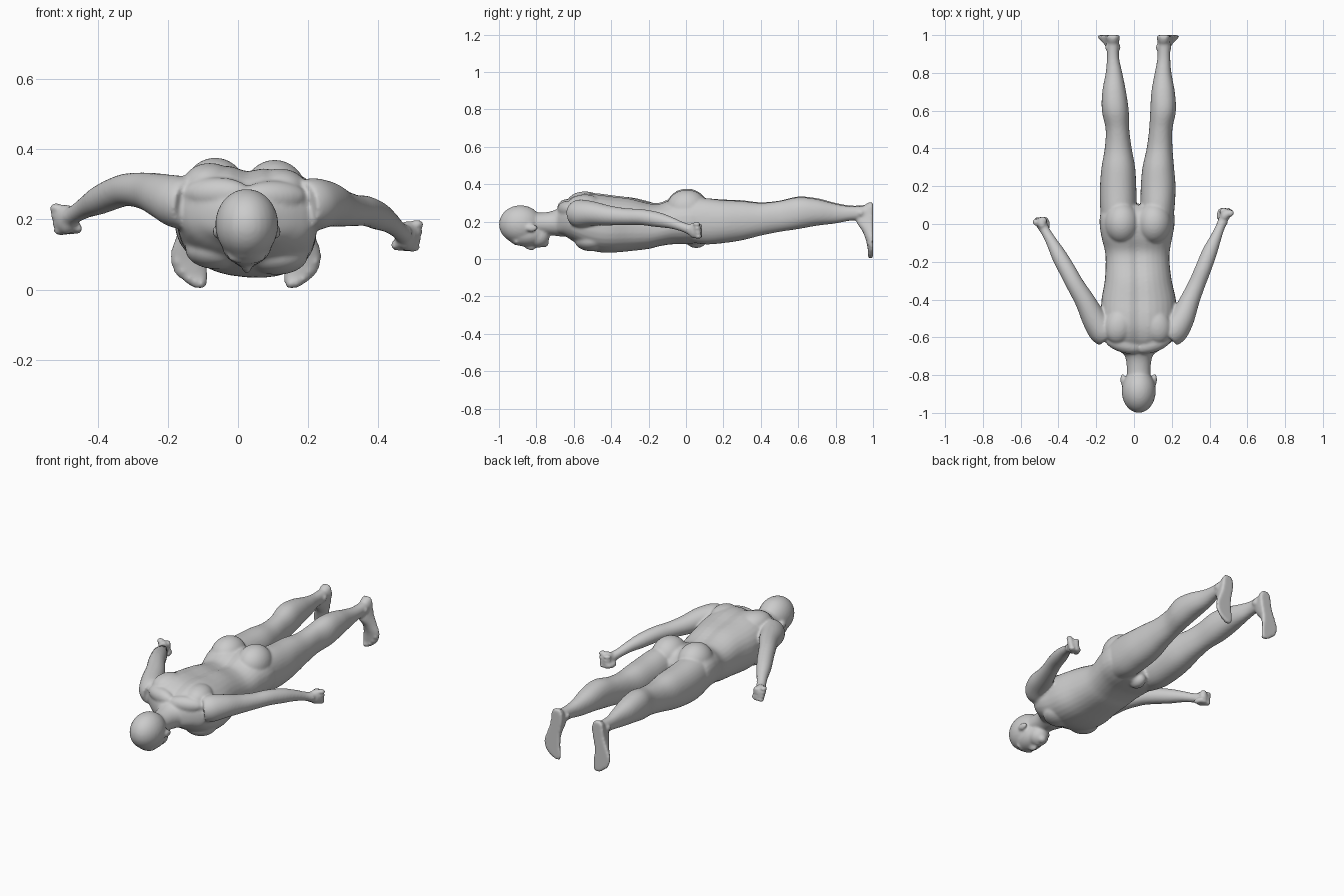
import bpy, bmesh, math
from mathutils import Vector, Matrix

skin = bpy.data.materials.new("plain_grey")
skin.diffuse_color = (0.6, 0.6, 0.6, 1)
bm = bmesh.new()
SIDES = 32


def smooth_rows(rows, steps=5):
    """Catmull-Rom interpolation of a list of station tuples."""
    out = []
    for i in range(len(rows) - 1):
        a, b, c, d = (rows[min(max(i + k, 0), len(rows) - 1)] for k in (-1, 0, 1, 2))
        for s in range(steps):
            t = s / steps
            out.append([0.5 * (2*q + (r-p)*t + (2*p-5*q+4*r-e)*t*t + (3*q-p-3*r+e)*t**3)
                        for p, q, r, e in zip(a, b, c, d)])
    return out + [list(rows[-1])]


def skin_rings(rings):
    loops = [[bm.verts.new(p) for p in ring] for ring in rings]
    faces = [bm.faces.new(loops[0]), bm.faces.new(loops[-1][::-1])]
    for a, b in zip(loops, loops[1:]):
        for i in range(SIDES):
            j = (i + 1) % SIDES
            faces.append(bm.faces.new((a[i], b[i], b[j], a[j])))
    bmesh.ops.recalc_face_normals(bm, faces=faces)


def loft_y(rows, power=1.0, tilt=0.0, groove=0.0):
    """Stations: y, left x, right x, bottom z, top z."""
    rings = []
    for y, x0, x1, z0, z1 in smooth_rows(rows):
        cx, cz, rx, rz = (x0+x1)/2, (z0+z1)/2, (x1-x0)/2, (z1-z0)/2
        ring = []
        for k in range(SIDES):
            a = 2 * math.pi * k / SIDES
            c, s = math.cos(a), math.sin(a)
            dx = rx * math.copysign(abs(c)**power, c)
            dz = rz * math.copysign(abs(s)**power, s)
            if s > 0:
                dz -= groove * math.exp(-(dx / 0.03)**2)
            ring.append((cx + dx, y, cz + dz - tilt * dx))
        rings.append(ring)
    skin_rings(rings)


def tube(rows):
    """Round limb along a path of x, y, z, radius."""
    rows = smooth_rows(rows)
    pts = [Vector(r[:3]) for r in rows]
    rings = []
    for i, p in enumerate(pts):
        d = (pts[min(i+1, len(pts)-1)] - pts[max(i-1, 0)]).normalized()
        u = d.cross(Vector((0, 0, 1))).normalized()
        v = u.cross(d)
        rings.append([p + rows[i][3] * (u * math.cos(2*math.pi*k/SIDES) + v * math.sin(2*math.pi*k/SIDES))
                      for k in range(SIDES)])
    skin_rings(rings)


def blob(loc, size, rx=0, rz=0):
    m = (Matrix.Translation(loc) @ Matrix.Rotation(math.radians(rz), 4, 'Z')
         @ Matrix.Rotation(math.radians(rx), 4, 'X') @ Matrix.Diagonal((*size, 1)))
    bmesh.ops.create_uvsphere(bm, u_segments=28, v_segments=18, radius=1, matrix=m)


# Torso, from neck base to hips
loft_y([(-0.69, -0.05, 0.10, 0.135, 0.265), (-0.65, -0.12, 0.165, 0.125, 0.30),
        (-0.61, -0.165, 0.21, 0.10, 0.33), (-0.55, -0.175, 0.225, 0.065, 0.35),
        (-0.48, -0.175, 0.225, 0.04, 0.352), (-0.40, -0.172, 0.222, 0.035, 0.342),
        (-0.30, -0.155, 0.20, 0.043, 0.33), (-0.20, -0.15, 0.188, 0.055, 0.305),
        (-0.14, -0.155, 0.19, 0.07, 0.302), (-0.07, -0.172, 0.203, 0.08, 0.33),
        (0.0, -0.182, 0.215, 0.08, 0.345), (0.06, -0.175, 0.21, 0.085, 0.33),
        (0.10, -0.13, 0.17, 0.11, 0.28)], power=0.85, tilt=0.07, groove=0.016)

# Back, buttock, chest and groin masses
for s in (-1, 1):
    blob((0.02 + s*0.085, 0.005, 0.275 - s*0.003), (0.092, 0.11, 0.098))
    blob((0.02 + s*0.10, -0.54, 0.295 - s*0.008), (0.075, 0.095, 0.058), rz=s*15)
    blob((0.025 + s*0.085, -0.51, 0.105 - s*0.008), (0.09, 0.085, 0.055))
    blob((0.02 + s*0.08, -0.635, 0.27 - s*0.005), (0.10, 0.045, 0.045), rz=s*18)
blob((0.02, 0.055, 0.10), (0.04, 0.055, 0.042))

# Neck
loft_y([(-0.84, -0.04, 0.09, 0.13, 0.25), (-0.77, -0.038, 0.088, 0.13, 0.248),
        (-0.71, -0.045, 0.095, 0.125, 0.258), (-0.66, -0.07, 0.12, 0.12, 0.285),
        (-0.62, -0.09, 0.14, 0.13, 0.30)])

# Head facing down, with jaw, nose, brow, lips and ears
blob((0.025, -0.885, 0.185), (0.09, 0.115, 0.102))
blob((0.025, -0.855, 0.135), (0.073, 0.11, 0.068))
blob((0.025, -0.79, 0.12), (0.056, 0.06, 0.058))
blob((0.025, -0.757, 0.088), (0.027, 0.024, 0.026))
blob((0.025, -0.835, 0.068), (0.015, 0.034, 0.02), rx=-18)
blob((0.025, -0.788, 0.073), (0.025, 0.015, 0.014))
blob((0.025, -0.905, 0.093), (0.055, 0.02, 0.02))
for s in (-1, 1):
    blob((0.025 + s*0.084, -0.825, 0.165), (0.013, 0.033, 0.02))

# Legs
loft_y([(0.0, -0.17, 0.01, 0.10, 0.33), (0.1, -0.18, 0.014, 0.083, 0.325),
        (0.2, -0.18, 0.012, 0.088, 0.318), (0.3, -0.172, 0.006, 0.102, 0.314),
        (0.4, -0.155, -0.012, 0.125, 0.303), (0.5, -0.15, -0.025, 0.145, 0.312),
        (0.6, -0.17, -0.028, 0.16, 0.334), (0.7, -0.168, -0.042, 0.178, 0.325),
        (0.8, -0.15, -0.062, 0.192, 0.30), (0.88, -0.143, -0.079, 0.207, 0.286),
        (0.97, -0.142, -0.08, 0.215, 0.288)], power=0.92)
loft_y([(0.0, 0.03, 0.205, 0.095, 0.325), (0.1, 0.034, 0.216, 0.078, 0.325),
        (0.2, 0.036, 0.22, 0.085, 0.315), (0.3, 0.045, 0.212, 0.10, 0.31),
        (0.4, 0.067, 0.204, 0.125, 0.30), (0.5, 0.08, 0.203, 0.145, 0.31),
        (0.6, 0.086, 0.222, 0.16, 0.33), (0.7, 0.092, 0.216, 0.178, 0.32),
        (0.8, 0.11, 0.198, 0.19, 0.295), (0.88, 0.124, 0.192, 0.205, 0.282),
        (0.97, 0.126, 0.192, 0.21, 0.285)], power=0.92)

# Feet: lofted from heel to toes with the sole cut flat
for s, heel in ((-1, -0.112), (1, 0.157)):
    rings = []
    for z, off, half, top in smooth_rows([(0.302, 0, 0.018, 0.975), (0.285, 0, 0.032, 0.95),
            (0.25, 0, 0.037, 0.925), (0.20, 0.008, 0.038, 0.91), (0.15, 0.022, 0.043, 0.942),
            (0.10, 0.03, 0.052, 0.962), (0.05, 0.022, 0.05, 0.972), (0.02, 0.006, 0.033, 0.976),
            (0.004, -0.002, 0.016, 0.982)]):
        ring = []
        for k in range(SIDES):
            a = 2 * math.pi * k / SIDES
            y = 1.0 - (1.0 - top) * math.sin(a) if math.sin(a) > 0 else 1.0
            ring.append((heel + s*off + half * math.cos(a), y, z))
        rings.append(ring)
    skin_rings(rings)
    for sx in (-1, 1):
        blob((heel + sx*0.029, 0.935, 0.247), (0.013, 0.018, 0.018))
    for k in range(5):
        blob((heel + s*(-0.008 + k*0.018), 0.985, 0.017 + 0.004*k*k), (0.011, 0.014, 0.016))

# Arms
tube([(-0.14, -0.585, 0.245, 0.07), (-0.17, -0.56, 0.25, 0.075), (-0.212, -0.50, 0.265, 0.065),
      (-0.258, -0.41, 0.28, 0.054), (-0.312, -0.32, 0.285, 0.047), (-0.35, -0.25, 0.275, 0.045),
      (-0.395, -0.17, 0.255, 0.041), (-0.433, -0.10, 0.235, 0.031), (-0.462, -0.05, 0.217, 0.026),
      (-0.485, -0.01, 0.203, 0.028)])
tube([(0.185, -0.585, 0.24, 0.07), (0.215, -0.56, 0.243, 0.075), (0.255, -0.50, 0.243, 0.065),
      (0.293, -0.41, 0.232, 0.053), (0.332, -0.32, 0.226, 0.045), (0.365, -0.24, 0.224, 0.043),
      (0.40, -0.15, 0.21, 0.04), (0.43, -0.08, 0.193, 0.031), (0.455, -0.02, 0.172, 0.025),
      (0.473, 0.02, 0.158, 0.028)])

# Fists: palm, four curled fingers and a thumb
for s, x, y, z in ((-1, -0.49, -0.002, 0.2), (1, 0.482, 0.045, 0.153)):
    blob((x, y, z), (0.028, 0.038, 0.043), rz=-s*30)
    for k in range(4):
        t = k - 1.5
        blob((x + s*(0.022 + 0.004*t), y + 0.016 - 0.003*t, z + 0.022*t),
             (0.022, 0.019, 0.013), rz=s*35)
        blob((x - s*0.012, y + 0.026, z + 0.019*t - 0.004), (0.021, 0.014, 0.012), rz=s*35)
    blob((x - s*0.03, y + 0.008, z - 0.026), (0.014, 0.034, 0.016), rz=-s*15)

mesh = bpy.data.meshes.new("body")
bm.to_mesh(mesh)
bm.free()
mesh.materials.append(skin)
body = bpy.data.objects.new("body", mesh)
bpy.context.collection.objects.link(body)

# Fuse everything into one continuous smooth skin
fuse = body.modifiers.new("fuse", 'REMESH')
fuse.mode = 'VOXEL'
fuse.voxel_size = 0.007
fuse.use_smooth_shade = True
soften = body.modifiers.new("soften", 'SMOOTH')
soften.factor = 0.5
soften.iterations = 7
